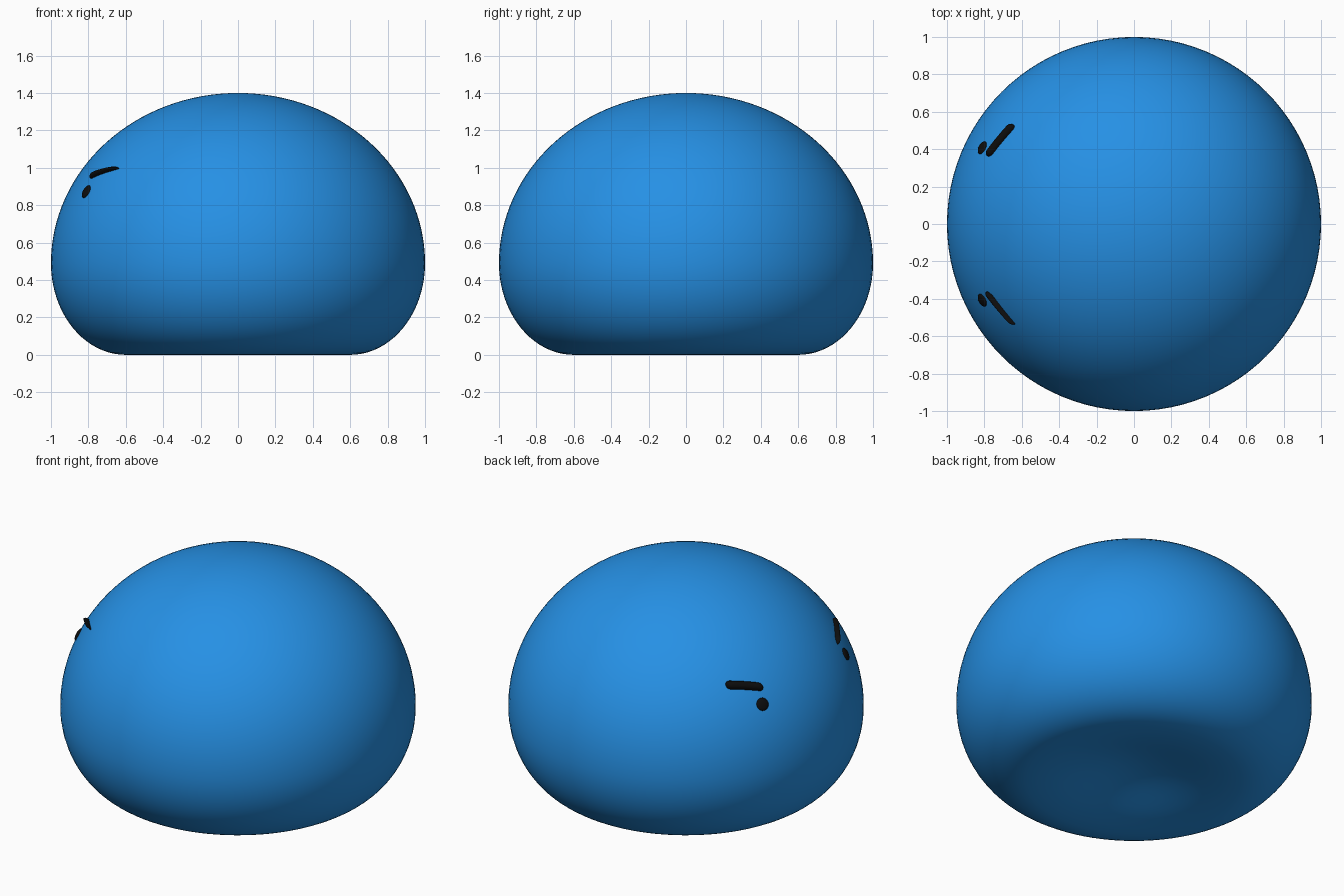
import bpy
import bmesh
from math import sin, cos, pi, sqrt, radians
from mathutils import Vector

cube = bpy.data.objects.get("Cube")
if cube:
    bpy.data.objects.remove(cube)

WAIST, TOP, BASE = 0.49, 1.4, 0.6   # widest height, crown height, foot ring radius
DISH = 0.09                         # depth of the hollow underneath


def material(name, rgb):
    mat = bpy.data.materials.new(name)
    mat.use_nodes = True
    mat.diffuse_color = (*rgb, 1)
    mat.node_tree.nodes["Principled BSDF"].inputs["Base Color"].default_value = (*rgb, 1)
    return mat


def add_object(name, bm, mat):
    mesh = bpy.data.meshes.new(name)
    for face in bm.faces:
        face.smooth = True
    bmesh.ops.recalc_face_normals(bm, faces=bm.faces)
    bm.to_mesh(mesh)
    bm.free()
    mesh.materials.append(mat)
    obj = bpy.data.objects.new(name, mesh)
    bpy.context.collection.objects.link(obj)
    return obj


def on_dome(angle, z):
    """Point and outward normal on the upper dome; angle is measured from -x."""
    h = (z - WAIST) / (TOP - WAIST)
    r = sqrt(1 - h * h)
    point = Vector((-r * cos(angle), r * sin(angle), z))
    normal = Vector((point.x, point.y, h / (TOP - WAIST))).normalized()
    return point, normal


blue = material("bright blue", (0.019, 0.28, 0.78))
black = material("black", (0.004, 0.004, 0.004))

# Body: dome, rounded lower edge and shallow hollow base, as one lathed profile
profile = []
for i in range(32):
    a = pi / 2 * (1 - i / 32)
    profile.append((cos(a), WAIST + (TOP - WAIST) * sin(a)))
for i in range(20):
    a = pi / 2 * i / 20
    profile.append((BASE + (1 - BASE) * cos(a), WAIST * (1 - sin(a))))
for i in range(13):
    t = 1 - i / 12
    profile.append((BASE * t, DISH * (1 + cos(pi * t)) / 2))

bm = bmesh.new()
verts = [bm.verts.new((r, 0, z)) for r, z in profile]
edges = [bm.edges.new(pair) for pair in zip(verts, verts[1:])]
bmesh.ops.spin(bm, geom=verts + edges, cent=(0, 0, 0), axis=(0, 0, 1),
               angle=2 * pi, steps=96, use_merge=True)
bmesh.ops.remove_doubles(bm, verts=bm.verts, dist=0.0001)
add_object("body", bm, blue)

for side, label in ((-1, "front"), (1, "back")):
    # Eye: thin round button lying on the dome
    bm = bmesh.new()
    bmesh.ops.create_uvsphere(bm, u_segments=24, v_segments=12, radius=0.037)
    bmesh.ops.scale(bm, vec=(1, 1, 0.35), verts=bm.verts)
    eye = add_object(label + "_eye", bm, black)
    eye.location, normal = on_dome(side * radians(26.7), 0.872)
    eye.rotation_euler = normal.to_track_quat('Z', 'Y').to_euler()

    # Eyebrow: round-ended rod bent along the dome
    bm = bmesh.new()
    rings = []
    steps, sides = 24, 12
    for i in range(steps + 1):
        u = (1 - cos(pi * i / steps)) / 2
        angle = side * radians(24.9 + 14.6 * u)
        z = 0.953 + 0.062 * u - 0.022 * u * u
        point, normal = on_dome(angle, z)
        across = normal.cross(Vector((sin(angle), side * cos(angle), 0))).normalized()
        end = min(u, 1 - u) / 0.12
        radius = 0.025 * sqrt(max(0.001, 1 - max(0, 1 - end) ** 2))
        rings.append([bm.verts.new(point + radius * (cos(a) * normal + sin(a) * across))
                      for a in (2 * pi * k / sides for k in range(sides))])
    for low, high in zip(rings, rings[1:]):
        for k in range(sides):
            n = (k + 1) % sides
            bm.faces.new((low[k], low[n], high[n], high[k]))
    bm.faces.new(rings[0])
    bm.faces.new(rings[-1])
    add_object(label + "_eyebrow", bm, black)
